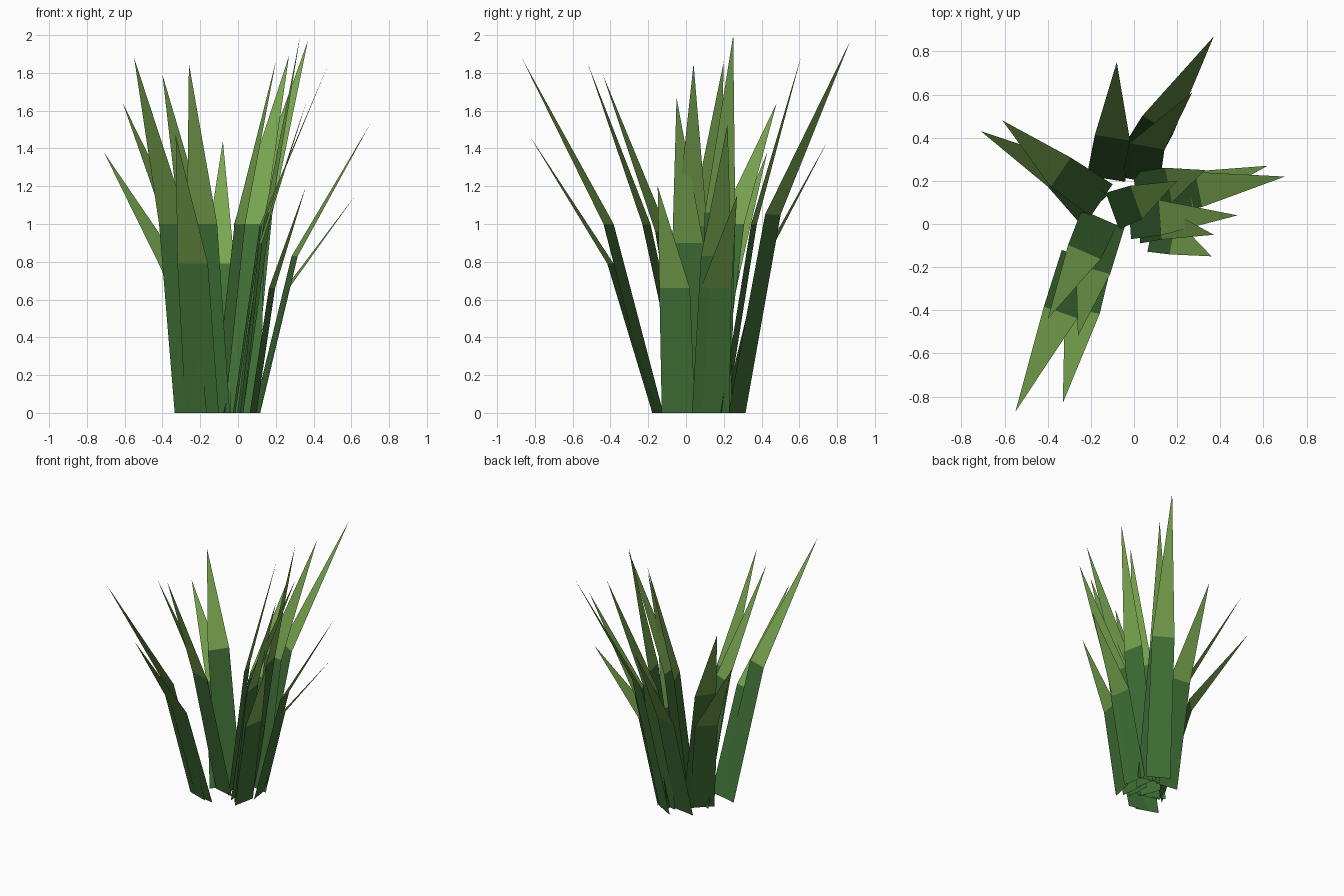
import bpy
from mathutils import Vector

default_cube = bpy.data.objects.get("Cube")
if default_cube:
    bpy.data.objects.remove(default_cube, do_unlink=True)

BASE_WIDTH = 0.18
BEND_WIDTH = 0.165


def make_material(name, colour):
    material = bpy.data.materials.new(name)
    material.use_nodes = True
    material.diffuse_color = colour
    shader = next(n for n in material.node_tree.nodes if n.type == "BSDF_PRINCIPLED")
    shader.inputs["Base Color"].default_value = colour
    return material


stem_green = make_material("dark_stem_green", (0.05, 0.16, 0.036, 1))
tip_green = make_material("light_tip_green", (0.19, 0.38, 0.08, 1))


def make_blade(name, base, bend, tip):
    """Flat leaf: a straight dark stem strip that bends into a pointed light tip."""
    base, bend, tip = Vector((*base, 0)), Vector(bend), Vector(tip)
    outward = bend - base
    side = Vector((outward.y, -outward.x, 0)).normalized()
    corners = [
        base - side * BASE_WIDTH / 2,
        base + side * BASE_WIDTH / 2,
        bend + side * BEND_WIDTH / 2,
        bend - side * BEND_WIDTH / 2,
        tip,
    ]
    mesh = bpy.data.meshes.new(name)
    mesh.from_pydata(corners, [], [(0, 1, 2, 3), (3, 2, 4)])
    mesh.materials.append(stem_green)
    mesh.materials.append(tip_green)
    # The pointed triangle takes the lighter colour
    for face in mesh.polygons:
        face.material_index = 1 if len(face.vertices) == 3 else 0
    blade = bpy.data.objects.new(name, mesh)
    bpy.context.collection.objects.link(blade)
    return blade


# Each blade: centre of the base, centre of the bend, point of the tip
clumps = {
    "front_blade": [
        ((-.25, -.15), (-.34, -.41, 1), (-.55, -.87, 1.88)),
        ((-.19, -.16), (-.24, -.4, .79), (-.33, -.83, 1.47)),
        ((-.16, .03), (-.23, -.13, .96), (-.4, -.44, 1.79)),
        ((-.13, .01), (-.19, -.21, 1), (-.26, -.52, 1.85)),
    ],
    "right_blade": [
        ((-.15, .11), (-.34, .24, 1), (-.61, .48, 1.64)),
        ((-.19, .07), (-.34, .23, .75), (-.71, .43, 1.38)),
    ],
    "back_blade": [
        ((0, .27), (.11, .46, 1.05), (.37, .87, 1.97)),
        ((.03, .2), (.06, .36, 1), (.27, .61, 1.89)),
        ((-.13, .21), (-.1, .4, .79), (-.08, .75, 1.44)),
    ],
    "left_blade": [
        ((.01, .15), (.16, .18, 1.06), (.33, .25, 2)),
        ((-.1, .06), (.01, .1, 1), (.2, .2, 1.86)),
        ((-.02, .02), (.12, .03, .99), (.48, .04, 1.85)),
        ((.02, 0), (.12, .01, .9), (.37, -.05, 1.67)),
        ((.08, -.04), (.18, -.06, .66), (.36, -.15, 1.2)),
        ((.1, .14), (.26, .16, .66), (.62, .27, 1.15)),
        ((.1, .12), (.3, .16, .83), (.7, .22, 1.53)),
    ],
}

# Grow every clump blade by blade
for clump_name, blades in clumps.items():
    for number, (base, bend, tip) in enumerate(blades, start=1):
        make_blade(f"{clump_name}_{number}", base, bend, tip)
